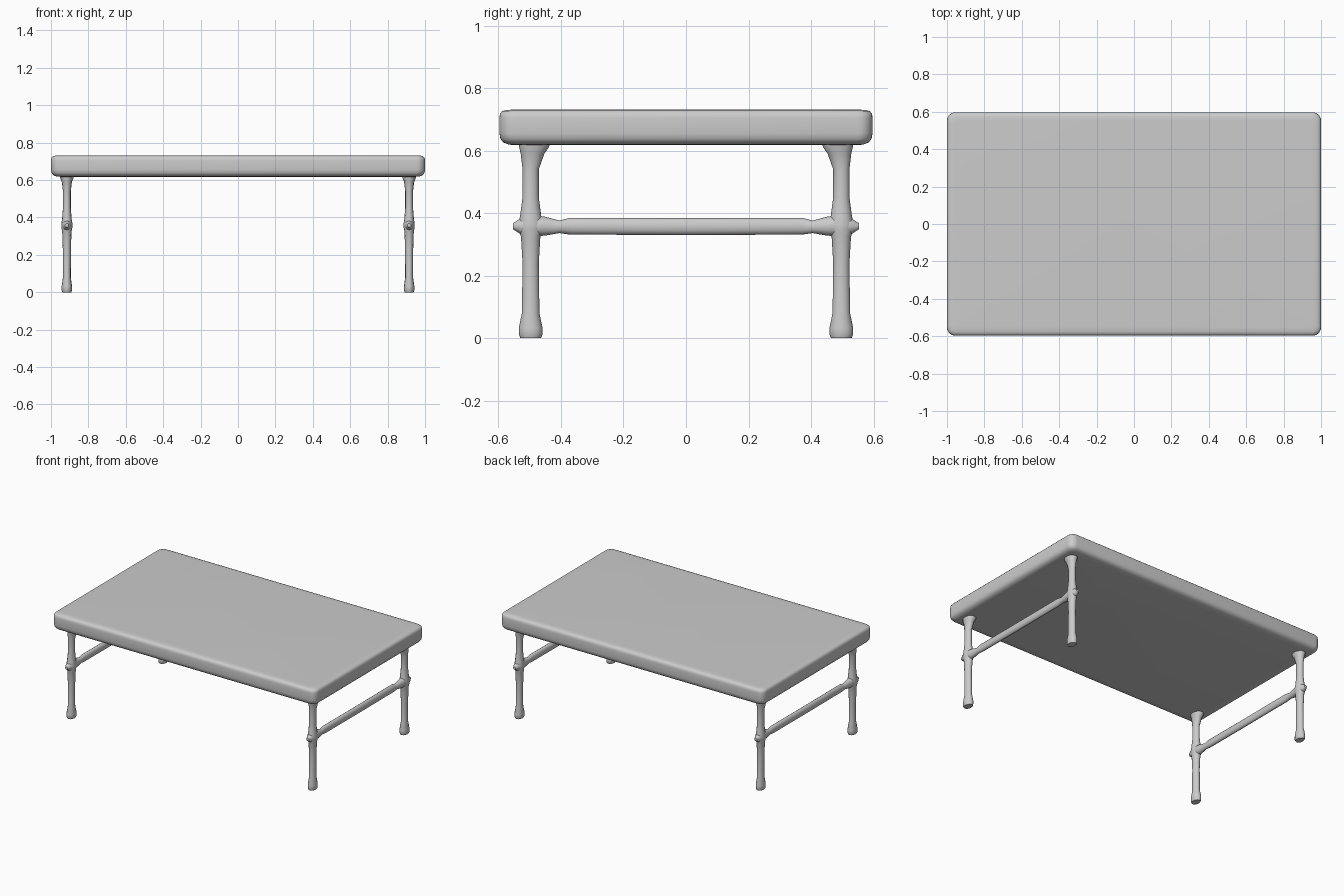
import bpy, bmesh, math

if "Cube" in bpy.data.objects:
    bpy.data.objects.remove(bpy.data.objects["Cube"])


def loft(name, rings, angle=50):
    """Skin a stack of equal-length point rings and cap both ends."""
    bm = bmesh.new()
    loops = [[bm.verts.new(p) for p in ring] for ring in rings]
    n = len(loops[0])
    for a, b in zip(loops, loops[1:]):
        for i in range(n):
            j = (i + 1) % n
            bm.faces.new((a[i], a[j], b[j], b[i]))
    bm.faces.new(loops[0][::-1])
    bm.faces.new(loops[-1])
    bmesh.ops.recalc_face_normals(bm, faces=bm.faces)
    mesh = bpy.data.meshes.new(name)
    bm.to_mesh(mesh)
    bm.free()
    obj = bpy.data.objects.new(name, mesh)
    bpy.context.collection.objects.link(obj)
    bpy.ops.object.select_all(action='DESELECT')
    obj.select_set(True)
    bpy.context.view_layer.objects.active = obj
    bpy.ops.object.shade_smooth_by_angle(angle=math.radians(angle))
    return obj


def circle(n):
    return [(math.cos(2 * math.pi * i / n), math.sin(2 * math.pi * i / n)) for i in range(n)]


def rounded_rect(hx, hy, r, z, seg=6):
    pts = []
    for k, (sx, sy) in enumerate(((1, 1), (-1, 1), (-1, -1), (1, -1))):
        for i in range(seg + 1):
            a = math.pi / 2 * (k + i / seg)
            pts.append((sx * (hx - r) + r * math.cos(a), sy * (hy - r) + r * math.sin(a), z))
    return pts


# Table top: height, inset from the outline
top_profile = [(0.617, 0.06), (0.619, 0.03), (0.626, 0.012), (0.638, 0.003), (0.655, 0),
               (0.705, 0), (0.718, 0.002), (0.726, 0.009), (0.730, 0.022), (0.731, 0.045)]
loft("table_top", [rounded_rect(1 - d, 0.597 - d, max(0.045 - d * 0.5, 0.015), z)
                   for z, d in top_profile], 60)

# Legs: height, radius across x, radius across y, inward shift along y
leg_profile = [(0, 0.024, 0.033, 0), (0.012, 0.028, 0.038, 0), (0.032, 0.028, 0.038, 0),
               (0.08, 0.021, 0.028, 0), (0.24, 0.022, 0.026, 0), (0.325, 0.025, 0.031, 0),
               (0.345, 0.029, 0.038, 0), (0.365, 0.030, 0.039, 0), (0.39, 0.026, 0.034, 0),
               (0.45, 0.021, 0.026, 0), (0.54, 0.021, 0.026, 0), (0.59, 0.027, 0.038, 0.006),
               (0.612, 0.036, 0.048, 0.011), (0.635, 0.038, 0.050, 0.012)]
# Stretcher half: y, radius across x, lower z, upper z
bar_profile = [(0, 0.016, 0.330, 0.384), (0.37, 0.016, 0.331, 0.385), (0.405, 0.016, 0.336, 0.376),
               (0.45, 0.023, 0.328, 0.388), (0.495, 0.028, 0.325, 0.394),
               (0.53, 0.022, 0.333, 0.382), (0.553, 0.010, 0.348, 0.368)]
full_bar = [(-y, *rest) for y, *rest in bar_profile[:0:-1]] + bar_profile

for sx, side in ((-1, "left"), (1, "right")):
    for sy, end in ((-1, "front"), (1, "back")):
        loft(f"{end}_{side}_leg",
             [[(sx * 0.915 + c * rx, sy * (0.497 - s) + d * ry, z) for c, d in circle(12)]
              for z, rx, ry, s in leg_profile])
    # Cross bar with rounded nubs passing through the legs
    loft(f"{side}_stretcher",
         [[(sx * 0.915 + c * rx, y, (lo + hi) / 2 + d * (hi - lo) / 2) for c, d in circle(12)]
          for y, rx, lo, hi in full_bar])
